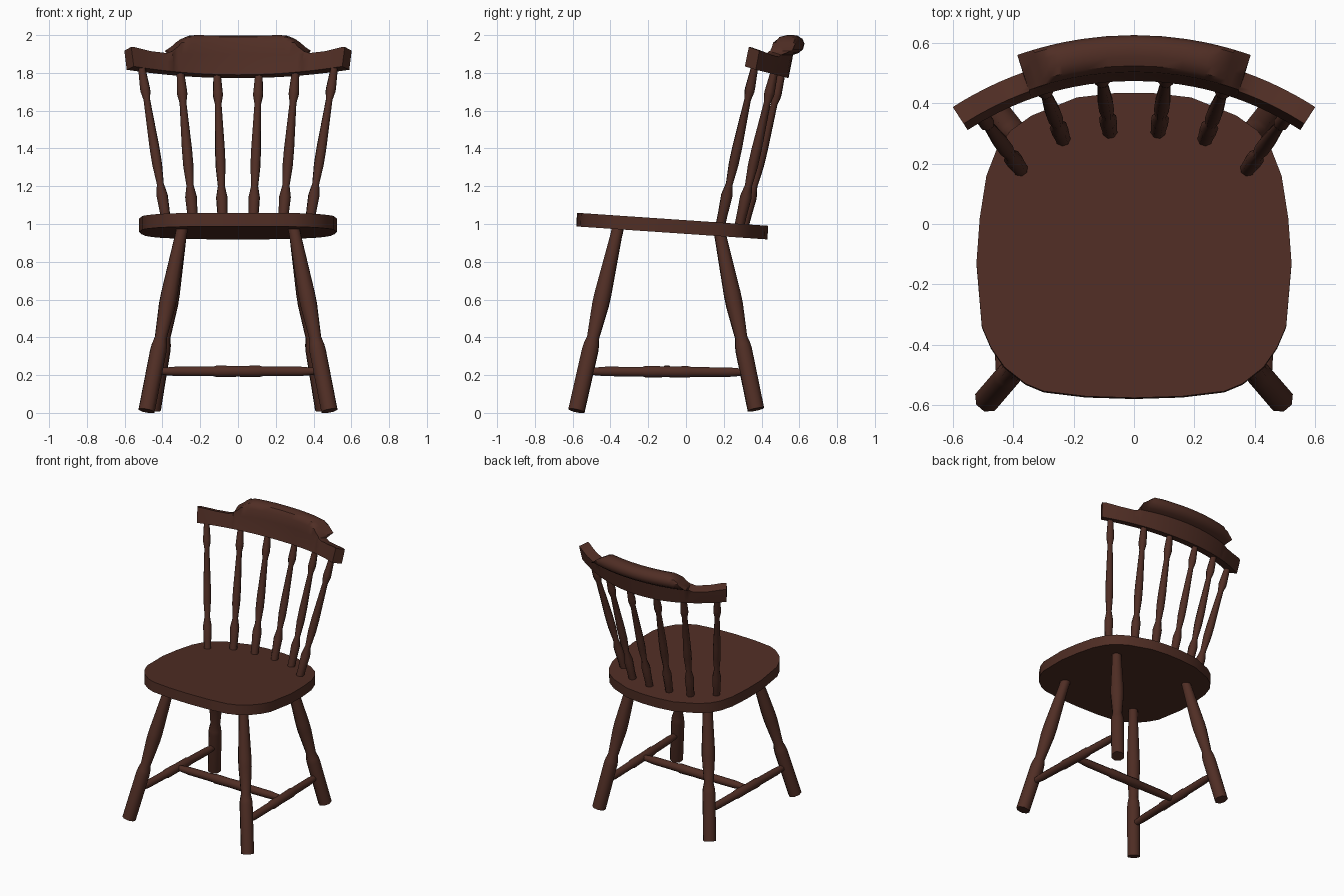
import bpy, bmesh, math
from mathutils import Vector

if "Cube" in bpy.data.objects:
    bpy.data.objects.remove(bpy.data.objects["Cube"], do_unlink=True)

wood = bpy.data.materials.new("dark_brown_wood")
wood.use_nodes = True
COLOR = (0.08, 0.027, 0.018, 1)
wood.diffuse_color = COLOR
wood.node_tree.nodes["Principled BSDF"].inputs["Base Color"].default_value = COLOR


def loft(name, rings, angle=50):
    """Skin equal-length closed rings, cap both ends and shade smooth."""
    bm = bmesh.new()
    loops = [[bm.verts.new(p) for p in ring] for ring in rings]
    n = len(loops[0])
    for a, b in zip(loops, loops[1:]):
        for i in range(n):
            j = (i + 1) % n
            bm.faces.new((a[i], a[j], b[j], b[i]))
    bm.faces.new(loops[0][::-1])
    bm.faces.new(loops[-1])
    bmesh.ops.recalc_face_normals(bm, faces=bm.faces)
    mesh = bpy.data.meshes.new(name)
    bm.to_mesh(mesh)
    bm.free()
    mesh.materials.append(wood)
    ob = bpy.data.objects.new(name, mesh)
    bpy.context.collection.objects.link(ob)
    bpy.ops.object.select_all(action="DESELECT")
    ob.select_set(True)
    bpy.context.view_layer.objects.active = ob
    bpy.ops.object.shade_smooth_by_angle(angle=math.radians(angle))
    return ob


def turned(name, start, end, profile, sides=8):
    """Lathe-turned stick: profile holds (fraction along, radius)."""
    start, end = Vector(start), Vector(end)
    axis = end - start
    turn = axis.to_track_quat("Z", "Y")
    rings = []
    for t, r in profile:
        rings.append([start + axis * t + turn @ Vector((
            r * math.cos(math.tau * (k + 0.5) / sides),
            r * math.sin(math.tau * (k + 0.5) / sides), 0)) for k in range(sides)])
    return loft(name, rings)


def interp(points, x):
    for (x0, y0), (x1, y1) in zip(points, points[1:]):
        if x <= x1:
            return y0 + (y1 - y0) * (x - x0) / (x1 - x0)
    return points[-1][1]


# Seat: half outline mirrored, tilted slightly backwards
half = [(0, -0.577), (0.16, -0.572), (0.3, -0.555), (0.36, -0.53), (0.43, -0.475),
        (0.475, -0.41), (0.505, -0.34), (0.523, -0.13), (0.512, 0.02), (0.49, 0.16),
        (0.455, 0.25), (0.41, 0.31), (0.34, 0.36), (0.19, 0.42), (0.06, 0.435)]
outline = half + [(-x, y) for x, y in half[:0:-1]]


def seat_ring(z, shift):
    return [(x, y + shift, z - 0.068 * y) for x, y in outline]


loft("seat", [seat_ring(0.948, -0.004), seat_ring(1.02, 0)])

# Legs, stretchers and spindles
LEG = [(0, 0.046), (0.33, 0.046), (0.36, 0.043), (0.40, 0.034), (0.58, 0.047),
       (0.64, 0.047), (0.95, 0.033), (1, 0.033)]
RUNG = [(0, 0.018), (0.12, 0.027), (0.35, 0.028), (0.37, 0.033), (0.49, 0.031),
        (0.51, 0.031), (0.63, 0.033), (0.65, 0.028), (0.88, 0.027), (1, 0.018)]
SPINDLE = [(0, 0.026), (0.08, 0.027), (0.19, 0.031), (0.26, 0.019), (0.38, 0.027),
           (0.48, 0.027), (0.77, 0.018), (0.82, 0.027), (0.84, 0.027), (0.97, 0.019), (1, 0.019)]
SPINDLES = {"inner": ((0.08, 0.305, 0.98), (0.112, 0.515, 1.83)),
            "middle": ((0.235, 0.28, 0.98), (0.308, 0.475, 1.84)),
            "outer": ((0.375, 0.18, 0.985), (0.515, 0.37, 1.86))}

for side, s in (("left", 1), ("right", -1)):
    turned(side + "_front_leg", (s * 0.484, -0.58, 0.011), (s * 0.295, -0.36, 0.98), LEG)
    turned(side + "_back_leg", (s * 0.452, 0.37, 0.018), (s * 0.298, 0.175, 0.97), LEG)
    turned(side + "_side_stretcher", (s * 0.44, -0.53, 0.22), (s * 0.415, 0.33, 0.215), RUNG)
    for place, (low, high) in SPINDLES.items():
        turned(f"{side}_{place}_spindle", (s * low[0], *low[1:]), (s * high[0], *high[1:]), SPINDLE)
turned("cross_stretcher", (-0.43, -0.1, 0.22), (0.43, -0.1, 0.22), RUNG)

# Back rail: leaning section swept on an arc, with a rolled crest cut by a scooped top line
RADIUS, CENTRE_Y = 1.015, -0.54
TOP = [(0, 1.997), (0.22, 2.0), (0.255, 1.99), (0.29, 1.96), (0.325, 1.92),
       (0.37, 1.905), (0.45, 1.915), (0.54, 1.938), (0.6, 1.935)]
ROLL = [(0.025, 1.9), (0.03, 1.96), (0.05, 1.99), (0.08, 2.0), (0.115, 2.0),
        (0.142, 1.98), (0.152, 1.955), (0.145, 1.925), (0.12, 1.905), (0.092, 1.895)]


def rail_section(x):
    a = abs(x)
    top = interp(TOP, a)
    low = 1.79 + 0.045 * (a / 0.555) ** 2
    if a < 0.338:
        upper = [(d, min(z, top)) for d, z in ROLL]
    else:
        n = len(ROLL) - 2
        upper = [(0.012, (low + top) / 2)]
        upper += [(0.025 + 0.066 * k / (n - 1), top - 0.02 * k / (n - 1)) for k in range(n)]
        upper += [(0.08, (low + top) / 2 - 0.02)]
    section = [(0, low)] + upper + [(0.068, low - 0.018)]
    sin = x / RADIUS
    cos = math.sqrt(1 - sin * sin)
    return [((RADIUS + d) * sin, CENTRE_Y + (RADIUS + d) * cos, z) for d, z in section]


stations = [0, 0.08, 0.15, 0.2, 0.225, 0.24, 0.265, 0.29, 0.31, 0.337, 0.339,
            0.37, 0.41, 0.45, 0.5, 0.53, 0.552]
stations = [-x for x in stations[:0:-1]] + stations
loft("back_rail", [rail_section(x) for x in stations], 40)
